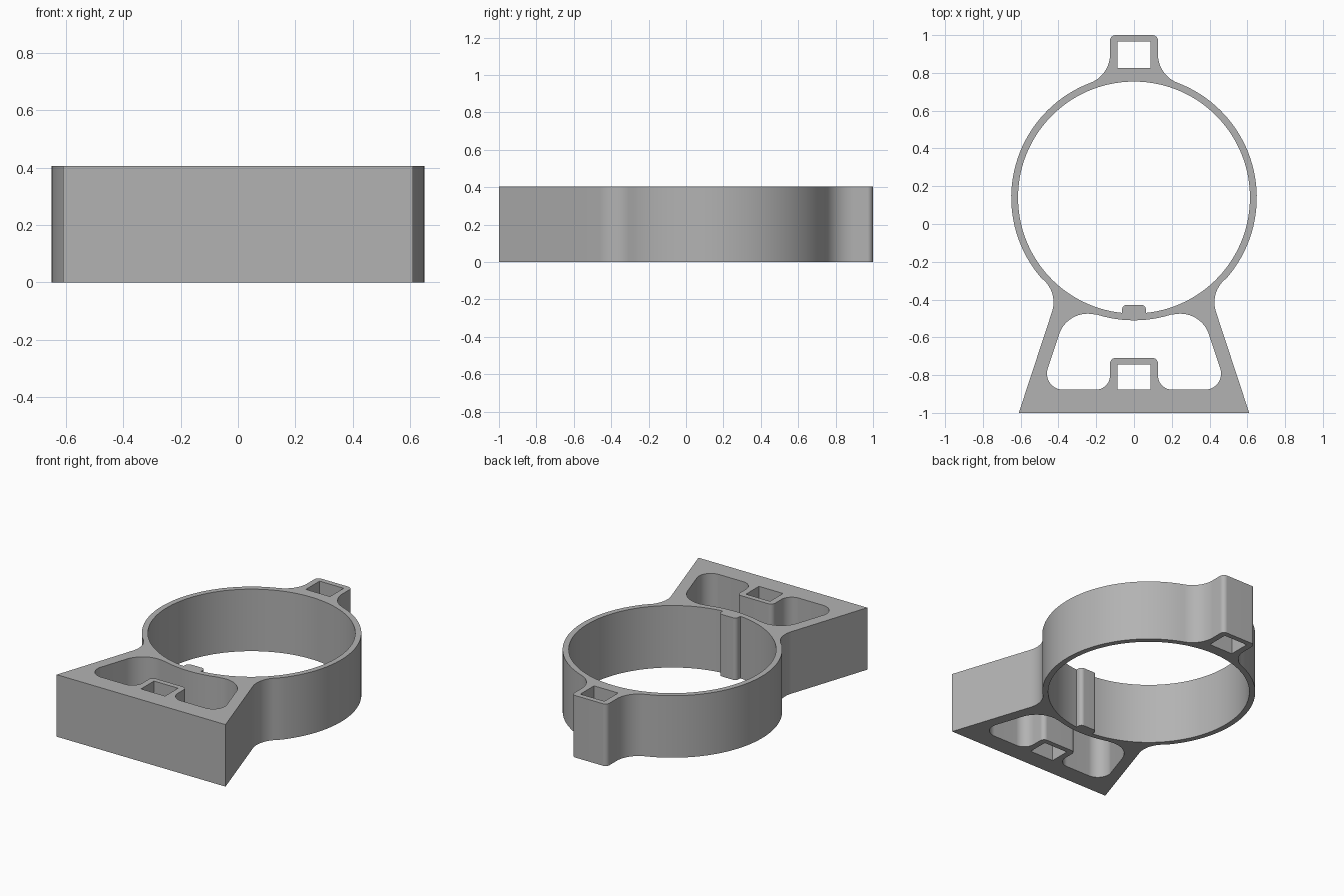
import bpy, bmesh
from math import radians, cos, sin, ceil

HEIGHT = 0.405
RING_Y, OUTER, INNER = 0.14, 0.65, 0.614

cube = bpy.data.objects.get("Cube")
if cube:
    bpy.data.objects.remove(cube, do_unlink=True)


def arc(cx, cy, r, start, end):
    """Points along an arc, angles in degrees."""
    n = max(6, ceil(abs(end - start) / 3))
    angles = [radians(start + (end - start) * i / n) for i in range(n + 1)]
    return [(cx + r * cos(a), cy + r * sin(a)) for a in angles]


def mirrored(half):
    """Close a right-hand half profile with its mirror image."""
    return half + [(-x, y) for x, y in reversed(half) if abs(x) > 1e-5]


def rectangle(w, y0, y1):
    return [(w, y0), (w, y1), (-w, y1), (-w, y0)]


# Outer outline: flared foot, neck fillet, ring, tab fillet, rounded tab
outline = mirrored(
    [(0.61, -1)]
    + arc(0.586, -0.415, 0.16, 198.2, 136.6)
    + arc(0, RING_Y, OUTER, -43.4, 69.25)[1:]
    + arc(0.287, 0.8975, 0.16, 249.25, 180)[1:]
    + arc(0.097, 0.97, 0.03, 0, 90))

# Ring bore with a small locating key at the bottom
bore = mirrored(
    arc(0.038, -0.453, 0.025, 90, 0)
    + arc(0, RING_Y, INNER, -84.1, 90))

# Foot pocket: ring underside, rounded shoulder, lower corner, socket wall
pocket = mirrored(
    arc(0, RING_Y, OUTER, -90, -72.5)
    + arc(0.245, -0.635, 0.16, 107.5, 18.2)[1:]
    + arc(0.3757, -0.792, 0.085, 18.2, -90)
    + arc(0.202, -0.802, 0.075, -90, -180)
    + arc(0.097, -0.739, 0.03, 0, 90))

# Square sockets in the tab and the foot
tab_socket = rectangle(0.087, 0.825, 0.966)
foot_socket = rectangle(0.087, -0.877, -0.743)

# Fill the profile and extrude it
bm = bmesh.new()
for loop in (outline, bore, pocket, tab_socket, foot_socket):
    verts = [bm.verts.new((x, y, 0)) for x, y in loop]
    for a, b in zip(verts, verts[1:] + verts[:1]):
        bm.edges.new((a, b))
bmesh.ops.triangle_fill(bm, edges=bm.edges[:], use_beauty=True, normal=(0, 0, 1))
top = bmesh.ops.extrude_face_region(bm, geom=bm.faces[:], use_keep_orig=True)
for v in top["geom"]:
    if isinstance(v, bmesh.types.BMVert):
        v.co.z = HEIGHT
bmesh.ops.recalc_face_normals(bm, faces=bm.faces[:])

mesh = bpy.data.meshes.new("ring_stand")
bm.to_mesh(mesh)
bm.free()
stand = bpy.data.objects.new("ring_stand", mesh)
bpy.context.collection.objects.link(stand)

# Plain grey material
grey = bpy.data.materials.new("grey")
grey.use_nodes = True
colour = (0.45, 0.45, 0.45, 1)
grey.diffuse_color = colour
grey.node_tree.nodes["Principled BSDF"].inputs["Base Color"].default_value = colour
mesh.materials.append(grey)

bpy.ops.object.select_all(action="DESELECT")
stand.select_set(True)
bpy.context.view_layer.objects.active = stand
bpy.ops.object.shade_smooth_by_angle(angle=radians(30))
